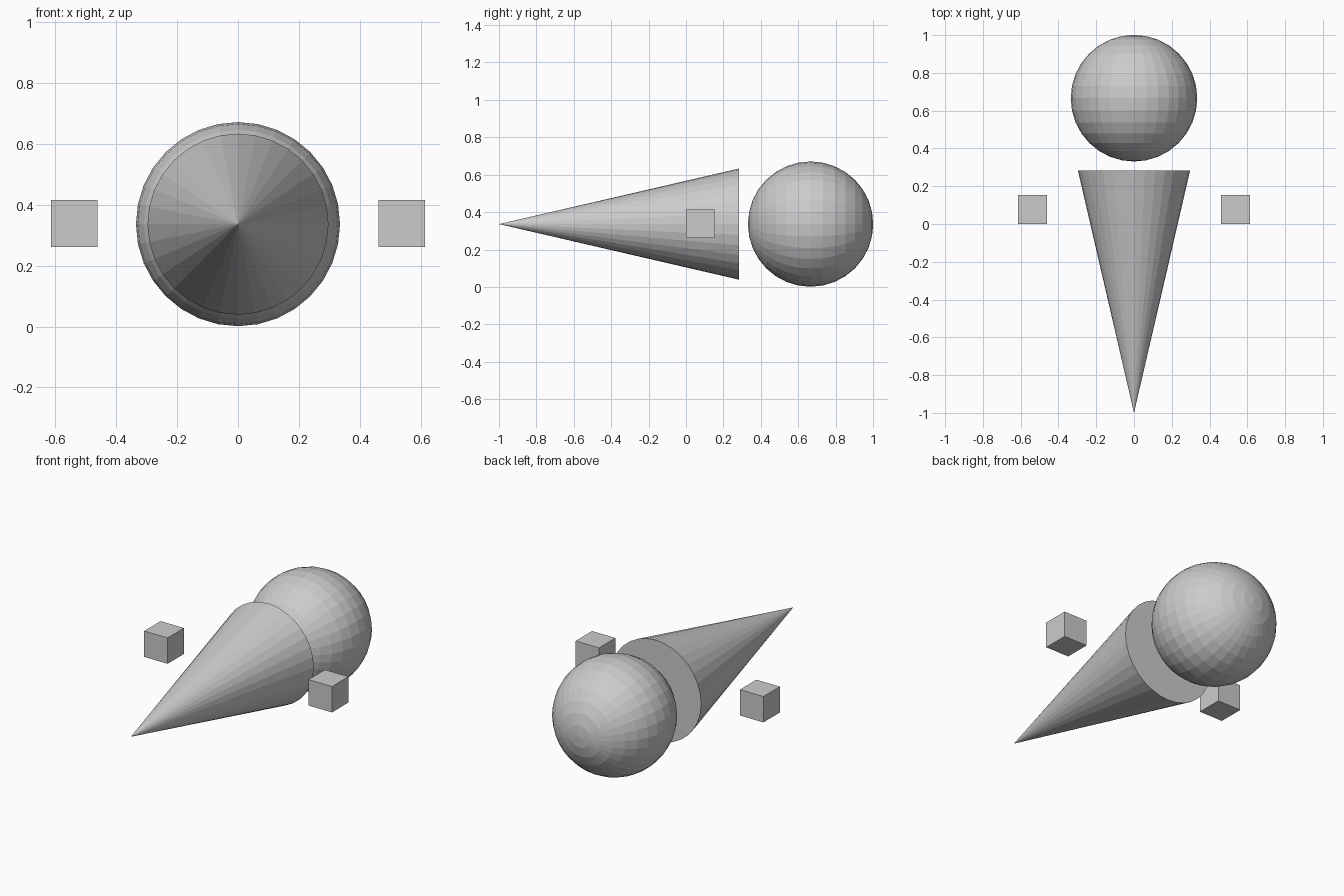
import bpy
from math import pi

if "Cube" in bpy.data.objects:
    bpy.data.objects.remove(bpy.data.objects["Cube"])

Z = 0.336   # shared centre-line height

# Ball at the back, poles along y
bpy.ops.mesh.primitive_uv_sphere_add(segments=32, ring_count=16, radius=0.335,
                                     location=(0, 0.666, Z), rotation=(pi / 2, 0, 0))
bpy.context.object.name = "ball"

# Long cone with its tip pointing forward
TIP, BASE = -1.0, 0.283
bpy.ops.mesh.primitive_cone_add(vertices=32, radius1=0.297, radius2=0, depth=BASE - TIP,
                                location=(0, (TIP + BASE) / 2, Z), rotation=(pi / 2, 0, 0))
bpy.context.object.name = "cone"

# Small cubes on both sides
for name, side in (("left_cube", -1), ("right_cube", 1)):
    bpy.ops.mesh.primitive_cube_add(size=0.153, location=(side * 0.537, 0.077, Z + 0.002))
    bpy.context.object.name = name
